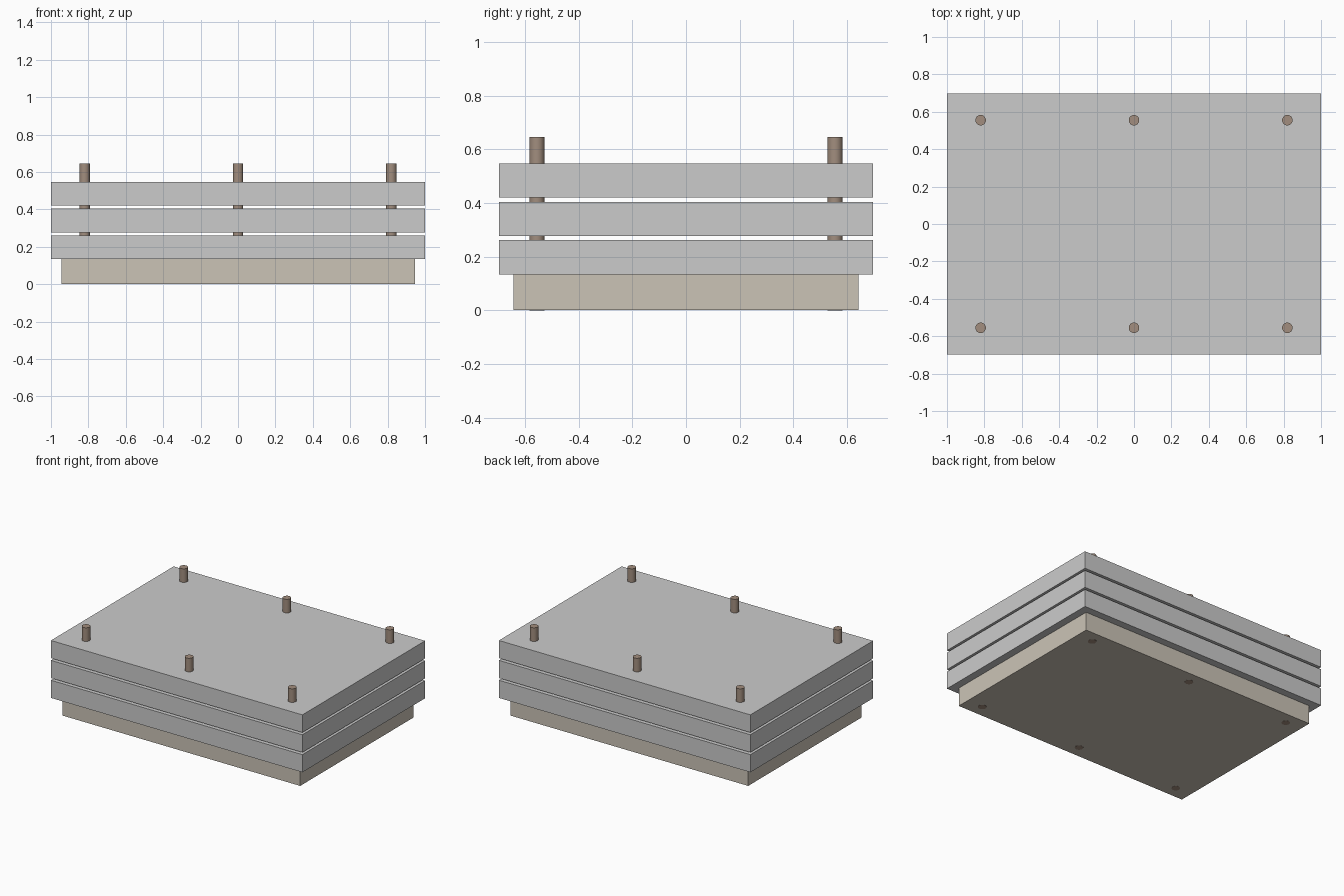
import bpy
import math

if "Cube" in bpy.data.objects:
    bpy.data.objects.remove(bpy.data.objects["Cube"])


def material(name, rgb):
    m = bpy.data.materials.new(name)
    m.diffuse_color = (*rgb, 1.0)
    m.use_nodes = True
    m.node_tree.nodes["Principled BSDF"].inputs["Base Color"].default_value = m.diffuse_color
    return m


def box(name, sx, sy, z0, z1, mat=None):
    bpy.ops.mesh.primitive_cube_add(size=1, location=(0, 0, (z0 + z1) / 2))
    ob = bpy.context.object
    ob.name = name
    ob.scale = (sx, sy, z1 - z0)
    bpy.ops.object.transform_apply(location=False, rotation=False, scale=True)
    if mat:
        ob.data.materials.append(mat)
    return ob


def pin(name, x, y, z0, z1, mat):
    bpy.ops.mesh.primitive_cylinder_add(vertices=32, radius=0.028, depth=z1 - z0,
                                        location=(x, y, (z0 + z1) / 2))
    ob = bpy.context.object
    ob.name = name
    ob.data.materials.append(mat)
    bpy.ops.object.shade_smooth_by_angle(angle=math.radians(30))
    return ob


beige = material("beige", (0.60, 0.55, 0.47))
brown = material("brown", (0.36, 0.27, 0.21))

# Base block, inset from the slabs
box("base_block", 1.89, 1.286, 0.001, 0.134, beige)

# Three stacked slabs with narrow gaps
for i, z in enumerate((0.134, 0.277, 0.42)):
    box(f"slab_{i + 1}", 2.0, 1.394, z, z + 0.127)

# Six guide pins running through the whole stack
for row, y in (("front", -0.555), ("back", 0.555)):
    for col, x in (("left", -0.82), ("middle", 0.0), ("right", 0.82)):
        pin(f"{row}_{col}_pin", x, y, 0.0, 0.645, brown)
